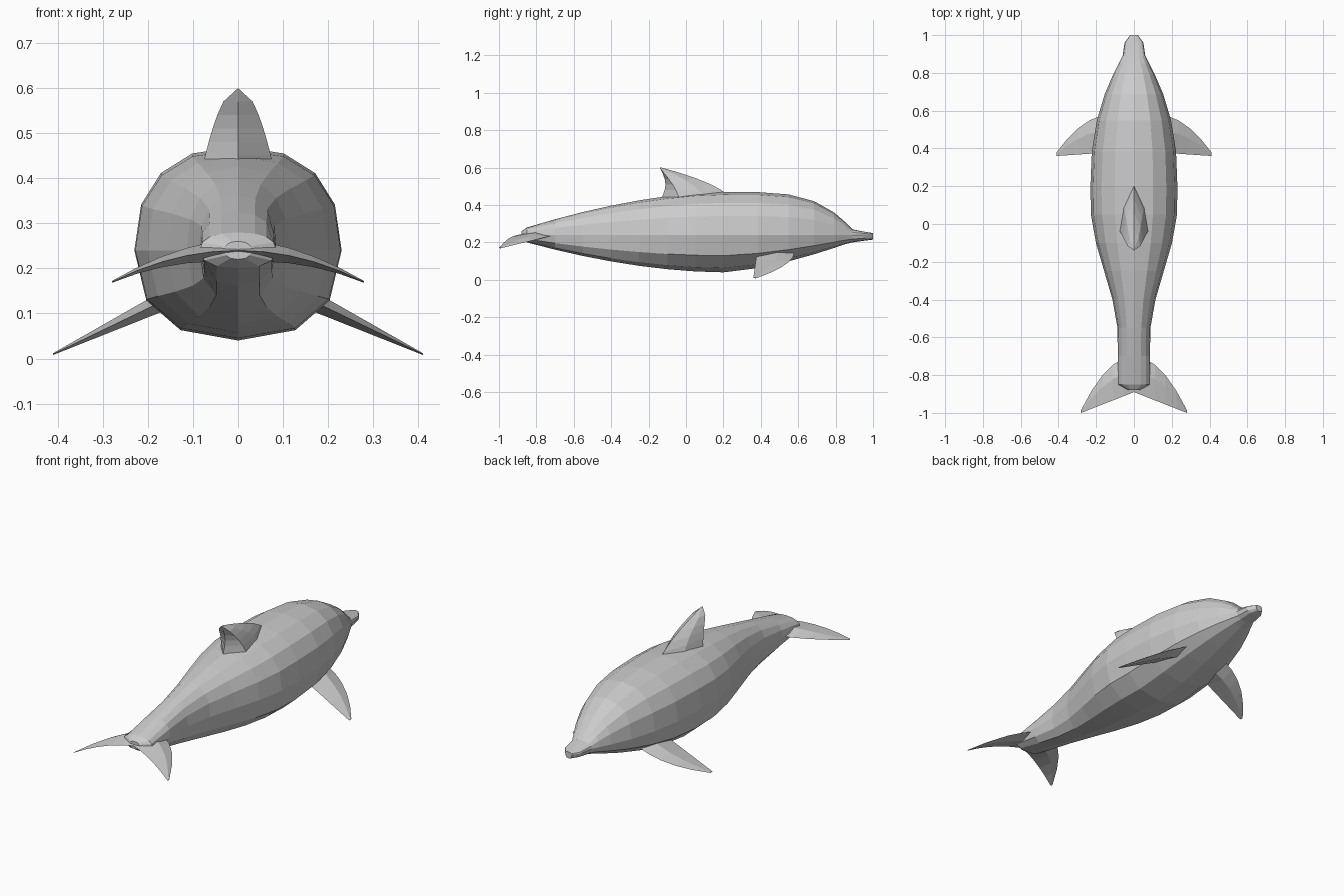
import bpy
import bmesh
from math import sin, cos, pi, copysign

cube = bpy.data.objects.get("Cube")
if cube:
    bpy.data.objects.remove(cube)

grey = bpy.data.materials.new("light grey skin")
grey.use_nodes = True
colour = (0.6, 0.6, 0.6, 1)
grey.diffuse_color = colour
grey.node_tree.nodes["Principled BSDF"].inputs["Base Color"].default_value = colour


def loft(name, rings, mirror=False):
    """Skin a row of equal rings, close both ends, shade flat."""
    bm = bmesh.new()
    loops = [[bm.verts.new(point) for point in ring] for ring in rings]
    for near, far in zip(loops, loops[1:]):
        for i in range(len(near)):
            bm.faces.new((near[i - 1], near[i], far[i], far[i - 1]))
    bm.faces.new(loops[0])
    bm.faces.new(loops[-1])
    bmesh.ops.remove_doubles(bm, verts=bm.verts, dist=0.001)
    bmesh.ops.recalc_face_normals(bm, faces=bm.faces)
    mesh = bpy.data.meshes.new(name)
    bm.to_mesh(mesh)
    bm.free()
    mesh.materials.append(grey)
    obj = bpy.data.objects.new(name, mesh)
    bpy.context.collection.objects.link(obj)
    if mirror:
        obj.modifiers.new("Mirror", "MIRROR")


def steps(count):
    """Even fractions from zero to one."""
    return [i / count for i in range(count + 1)]


def fuller(value):
    """Push a circle coordinate outward for a slightly boxy section."""
    return copysign(abs(value) ** 0.85, value)


# Body section: eight sides above the widest line, six below it
angles = [pi * t for t in steps(8)] + [pi + pi * t for t in steps(6)[1:-1]]
section = [(fuller(cos(a)), fuller(sin(a))) for a in angles]
widest = 0.24


def body_ring(y, width, bottom, top):
    return [(x * width, y, widest + h * (top - widest if h > 0 else widest - bottom))
            for x, h in section]


# Body: the girth is fullest at the chest and shrinks toward tail and forehead
chest, girth, belly, back = 0.2, 0.23, 0.04, 0.47


def tail_ring(t):
    y = chest - 1.05 * t
    ease = min(max((y + 0.6) / 0.7, 0), 1)
    width = 0.085 + (girth - 0.085) * ease * ease * (3 - 2 * ease)
    return body_ring(y, width, belly + 0.16 * t ** 1.8, back - 0.19 * t ** 1.7)


def head_ring(t):
    return body_ring(chest + 0.65 * t, girth - 0.15 * t ** 2.4,
                     belly + 0.15 * t ** 1.5, back - 0.16 * t ** 4)


tail_end = body_ring(-0.88, 0.03, 0.22, 0.26)
tail_part = [tail_ring(t) for t in reversed(steps(7))]
head_part = [head_ring(1 - (1 - t) ** 1.5) for t in steps(5)[1:]]
beak = [body_ring(0.89, 0.06, 0.2, 0.27),
        body_ring(0.96, 0.05, 0.21, 0.256),
        body_ring(1, 0.02, 0.215, 0.25)]
loft("body", [tail_end] + tail_part + head_part + beak)


# Dorsal fin: swept leading edge, pinched and hollowed trailing edge
def dorsal_ring(t):
    z = 0.42 + 0.18 * t
    lead = 0.24 - 0.37 * t ** 1.8
    trail = 0.03 * sin(pi * t) - 0.14
    rear = trail + 0.11 * (1 - t) ** 1.5
    front = (lead + rear) / 2
    width = 0.08 * (1 - t) ** 0.5
    narrow = 0.75 * width
    return [(0, lead, z), (narrow, front, z), (width, rear, z),
            (0, trail, z), (-width, rear, z), (-narrow, front, z)]


loft("dorsal_fin", [dorsal_ring(t) for t in steps(6)])


def blade(name, root, span, lead, sweep, trail, trail_sweep, height, droop, bend):
    """Mirrored flat fin with a curved leading edge and a thinning section."""
    rings = []
    for t in steps(5):
        x = root + span * t
        front = lead - sweep * t ** 2
        rear = trail - trail_sweep * t
        z = height - droop * t ** bend
        middle = 0.6 * front + 0.4 * rear
        half = 0.025 * (1 - t) + 0.002
        rings.append([(x, front, z), (x, middle, z + half),
                      (x, rear, z), (x, middle, z - half)])
    loft(name, rings, mirror=True)


blade("pectoral_fins", root=0.12, span=0.29, lead=0.58, sweep=0.2,
      trail=0.38, trail_sweep=0.02, height=0.15, droop=0.14, bend=1)
blade("tail_flukes", root=0, span=0.28, lead=-0.7, sweep=0.285,
      trail=-0.89, trail_sweep=0.11, height=0.24, droop=0.07, bend=2)
